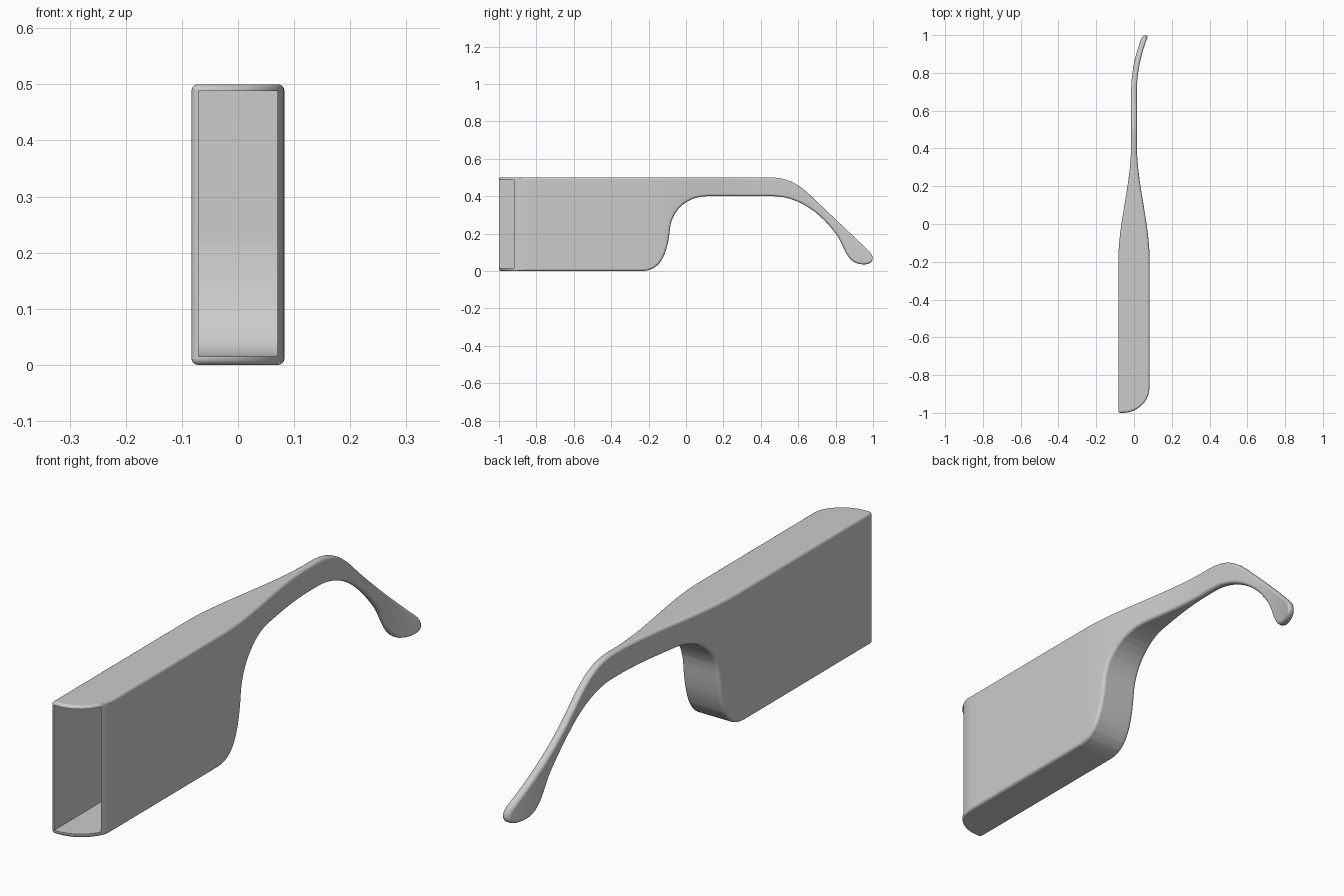
import bpy, bmesh, math
from mathutils import Vector
from mathutils.geometry import interpolate_bezier

cube = bpy.data.objects.get("Cube")
if cube:
    bpy.data.objects.remove(cube, do_unlink=True)

HALF = 0.083     # half width of the wide housing
EDGE = 0.012     # edge rounding


def outline(points):
    """Side outline from corner points (y, z) and four-point bezier pieces."""
    out = []
    for piece in points:
        if len(piece) == 4:
            pts = interpolate_bezier(*[Vector((0, *p)) for p in piece], 14)
        else:
            pts = [Vector((0, *piece))]
        for p in pts:
            if not out or (p - out[-1]).length > 1e-4:
                out.append(p)
    return out


def slab(points, half):
    """Side outline extruded symmetrically across x."""
    bm = bmesh.new()
    face = bm.faces.new([bm.verts.new((-half, p.y, p.z)) for p in outline(points)])
    ext = bmesh.ops.extrude_face_region(bm, geom=[face])["geom"]
    moved = [v for v in ext if isinstance(v, bmesh.types.BMVert)]
    bmesh.ops.translate(bm, verts=moved, vec=(2 * half, 0, 0))
    bmesh.ops.recalc_face_normals(bm, faces=bm.faces)
    return bm


def make_object(name, bm):
    mesh = bpy.data.meshes.new(name)
    bm.to_mesh(mesh)
    bm.free()
    obj = bpy.data.objects.new(name, mesh)
    bpy.context.collection.objects.link(obj)
    return obj


def cut(bm, co, normal):
    bmesh.ops.bisect_plane(bm, geom=bm.verts[:] + bm.edges[:] + bm.faces[:],
                           dist=1e-5, plane_co=co, plane_no=normal)


# Arm: housing, thin bridge and drooping ear tip in one side outline
arm_bm = slab([
    (-1, 0), (-1, 0.5),
    ((0.45, 0.5), (0.56, 0.5), (0.62, 0.45), (0.69, 0.38)),
    ((0.98, 0.105), (1.005, 0.08), (1.012, 0.035), (0.95, 0.035)),
    ((0.95, 0.035), (0.85, 0.035), (0.85, 0.14), (0.8, 0.2)),
    ((0.8, 0.2), (0.72, 0.31), (0.6, 0.4), (0.46, 0.4)),
    ((0.12, 0.4), (0, 0.4), (-0.075, 0.32), (-0.085, 0.23)),
    ((-0.085, 0.23), (-0.1, 0.08), (-0.14, 0), (-0.235, 0)),
], HALF)

# Rounded edges
sharp = [e for e in arm_bm.edges if e.calc_face_angle(0) > math.radians(50)]
bmesh.ops.bevel(arm_bm, geom=sharp, offset=EDGE, segments=4, profile=0.5,
                affect='EDGES', clamp_overlap=False)

# Cross cuts so the sides can bend
cut(arm_bm, (0, -0.8, 0), (0, 1, 0))
for i in range(48):
    cut(arm_bm, (0, -0.2 + i * 0.025, 0), (0, 1, 0))
for i in range(12):
    cut(arm_bm, (-0.06 + 0.131 * math.sin(i / 11 * math.pi / 2), 0, 0), (1, 0, 0))

# Bend: round the nose on one side, taper the bridge, curve the tip
for v in arm_bm.verts:
    x, y = v.co.x, v.co.y
    if y < -0.9:
        t = min(max((x + 0.06) / (HALF + 0.06), 0), 1)
        v.co.y += 0.14 * (1 - math.sqrt(1 - t * t))
        continue
    t = min(max((y + 0.2) / 0.62, 0), 1)
    half = HALF - (HALF - 0.015) * t * t * (3 - 2 * t)
    core = HALF - EDGE
    if abs(x) > core:
        x = math.copysign(half - HALF + abs(x), x)
    else:
        x *= (half - EDGE) / core
    v.co.x = x + 0.68 * max(0, y - 0.7) ** 2
arm = make_object("temple_arm", arm_bm)

# Hollow inside the housing, open at the front
hollow = make_object("hollow_cutter", slab([
    (-1.1, 0.015),
    ((-0.24, 0.015), (-0.16, 0.015), (-0.12, 0.1), (-0.11, 0.23)),
    (-0.11, 0.488), (-1.1, 0.488),
], 0.07))
hollow.hide_render = True

bpy.ops.object.select_all(action='DESELECT')
arm.select_set(True)
bpy.context.view_layer.objects.active = arm
mod = arm.modifiers.new("hollow", 'BOOLEAN')
mod.operation = 'DIFFERENCE'
mod.solver = 'EXACT'
mod.object = hollow
bpy.ops.object.modifier_apply(modifier=mod.name)
bpy.data.objects.remove(hollow, do_unlink=True)

# Grey plastic
mat = bpy.data.materials.new("grey_plastic")
mat.use_nodes = True
color = (0.6, 0.6, 0.6, 1)
mat.diffuse_color = color
mat.node_tree.nodes["Principled BSDF"].inputs["Base Color"].default_value = color
arm.data.materials.clear()
arm.data.materials.append(mat)

bpy.ops.object.shade_smooth_by_angle(angle=math.radians(35))
weighted = arm.modifiers.new("even_shading", 'WEIGHTED_NORMAL')
weighted.keep_sharp = True
